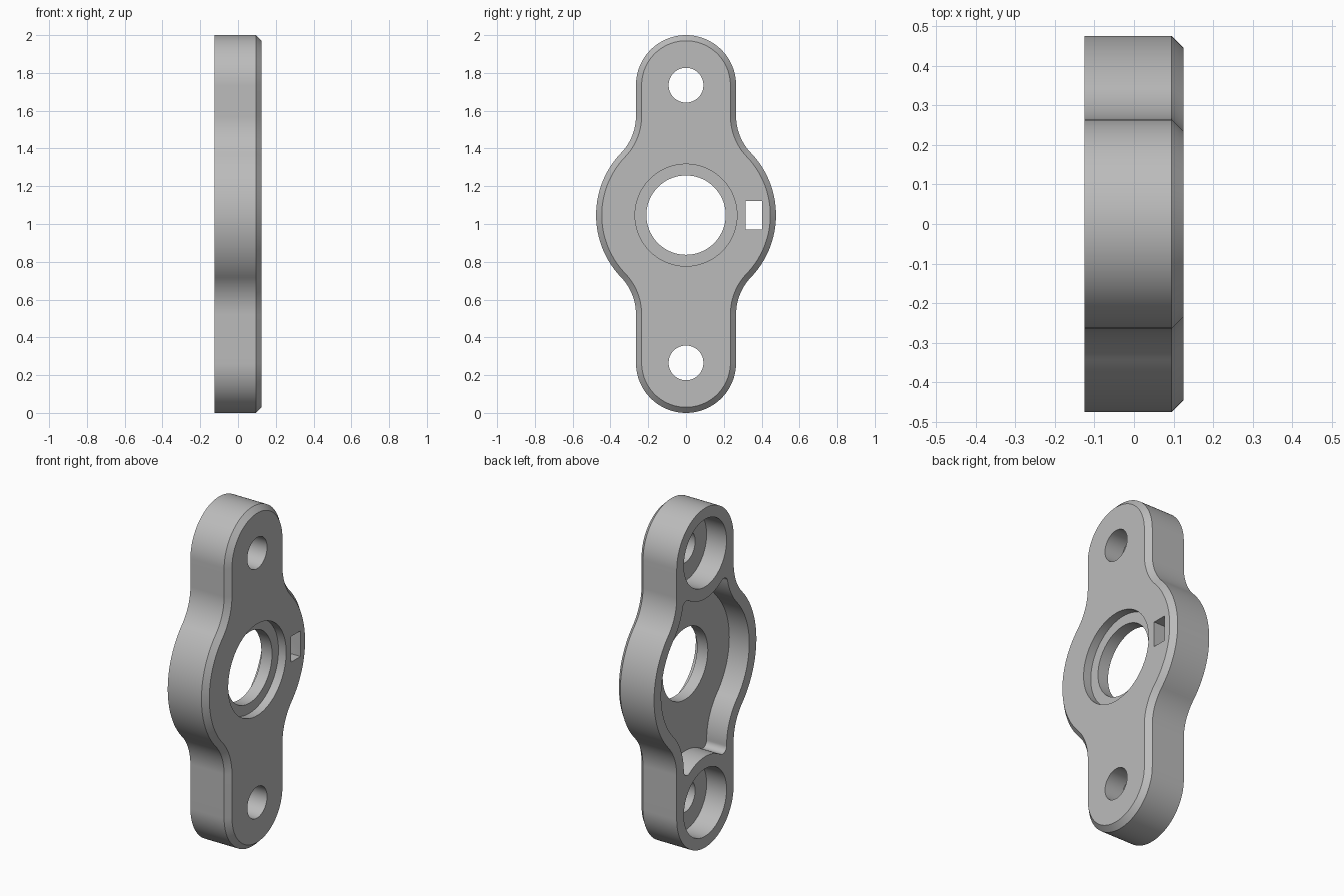
import bpy, bmesh, math
from mathutils import Vector

cube = bpy.data.objects.get("Cube")
if cube:
    bpy.data.objects.remove(cube, do_unlink=True)

# Main dimensions; profiles lie in the (y, z) plane and are extruded along x
HALF = 0.125                 # half thickness
MID = 1.047                  # height of the central bore
END_R, HUB_R = 0.265, 0.476  # lug radius and hub radius
LUGS = (END_R, 2 - END_R)    # heights of the two lugs
RISE = 0.525                 # where the neck blend meets the straight sides
BLEND = (END_R**2 + RISE**2 - HUB_R**2) / (2 * (HUB_R - END_R))
BLEND_Y = END_R + BLEND
TURN = math.atan2(RISE, BLEND_Y)
FLOOR = 0.005                # depth of the pocket floor
WALL = 0.066


def arc(centre, radius, start, end, steps=24):
    return [Vector((centre[0] + radius * math.cos(a), centre[1] + radius * math.sin(a)))
            for a in (start + (end - start) * i / steps for i in range(steps + 1))]


def angle(v):
    return math.atan2(v.y, v.x)


def close_profile(right):
    """Mirror a right half, running bottom to top, into a closed loop."""
    loop = right + [Vector((-p.x, p.y)) for p in reversed(right[1:-1])]
    clean = []
    for p in loop:
        if not clean or (p - clean[-1]).length > 1e-5:
            clean.append(p)
    return clean


def outline(inset):
    """Outer plate outline: two round lugs blended into a round hub."""
    blend = BLEND + inset
    return close_profile(
        arc((0, LUGS[0]), END_R - inset, -math.pi / 2, 0)
        + arc((BLEND_Y, MID - RISE), blend, math.pi, math.pi - TURN)
        + arc((0, MID), HUB_R - inset, -TURN, TURN, 48)
        + arc((BLEND_Y, MID + RISE), blend, math.pi + TURN, math.pi)
        + arc((0, LUGS[1]), END_R - inset, 0, math.pi / 2))


def pocket_quarter(lug_distance, lug_r=0.27, corner_r=0.035):
    """Pocket edge from the hub side up to the scalloped wall round a lug."""
    blend_c, lug = Vector((BLEND_Y, RISE)), Vector((0, lug_distance))
    blend_r = BLEND + WALL
    r1, r2 = blend_r + corner_r, lug_r + corner_r
    d = (blend_c - lug).length
    u = (blend_c - lug) / d
    t = (r2 * r2 - r1 * r1 + d * d) / (2 * d)
    corner = lug + u * t + Vector((u.y, -u.x)) * math.sqrt(r2 * r2 - t * t)
    return (arc((0, 0), HUB_R - WALL, 0, TURN)
            + arc(blend_c, blend_r, math.pi + TURN, angle(corner - blend_c) % math.tau)
            + arc(corner, corner_r, angle(blend_c - corner), angle(lug - corner), 16)
            + arc(lug, lug_r, angle(corner - lug), -math.pi / 2))


def pocket_outline():
    upper = pocket_quarter(LUGS[1] - MID)
    lower = [Vector((p.x, -p.y)) for p in pocket_quarter(MID - LUGS[0])]
    right = lower[::-1] + upper[1:]
    return close_profile([p + Vector((0, MID)) for p in right])


def circle(z, radius):
    return arc((0, z), radius, 0, math.tau, 72)[:-1]


def loft(name, sections):
    """Solid through (x, profile) sections with equal point counts."""
    bm = bmesh.new()
    rings = [[bm.verts.new((x, p.x, p.y)) for p in prof] for x, prof in sections]
    n = len(rings[0])
    for a, b in zip(rings, rings[1:]):
        for i in range(n):
            j = (i + 1) % n
            bm.faces.new((a[i], a[j], b[j], b[i]))
    bm.faces.new(rings[0][::-1])
    bm.faces.new(rings[-1])
    bmesh.ops.recalc_face_normals(bm, faces=bm.faces)
    mesh = bpy.data.meshes.new(name)
    bm.to_mesh(mesh)
    bm.free()
    obj = bpy.data.objects.new(name, mesh)
    bpy.context.collection.objects.link(obj)
    return obj


# Plate with a chamfered edge on the +x face
CHAMFER = 0.03
plate = loft("flange_plate", [(-HALF, outline(0)), (HALF - CHAMFER, outline(0)),
                              (HALF, outline(CHAMFER))])

# Cutters: pocket, bore, bore recess, key slot and counterbored bolt holes
OUT = 0.2
slot = [Vector((y, z)) for y, z in ((0.316, 0.971), (0.403, 0.971),
                                    (0.403, 1.122), (0.316, 1.122))]
cuts = [("pocket", pocket_outline(), -OUT, FLOOR),
        ("bore", circle(MID, 0.21), -OUT, OUT),
        ("bore_recess", circle(MID, 0.27), HALF - 0.05, OUT),
        ("key_slot", slot, -OUT, OUT)]
for z in LUGS:
    cuts += [("counterbore", circle(z, 0.199), -OUT, FLOOR),
             ("bolt_hole", circle(z, 0.092), -OUT, OUT)]

bpy.ops.object.select_all(action='DESELECT')
bpy.context.view_layer.objects.active = plate
plate.select_set(True)
for name, profile, x0, x1 in cuts:
    cutter = loft(name + "_cutter", [(x0, profile), (x1, profile)])
    cutter.hide_render = True
    mod = plate.modifiers.new(name, 'BOOLEAN')
    mod.operation = 'DIFFERENCE'
    mod.solver = 'EXACT'
    mod.object = cutter
    bpy.ops.object.modifier_apply(modifier=mod.name)
    bpy.data.objects.remove(cutter, do_unlink=True)

# Single grey finish
grey = bpy.data.materials.new("plain_grey")
grey.use_nodes = True
colour = (0.5, 0.5, 0.5, 1)
grey.diffuse_color = colour
grey.node_tree.nodes["Principled BSDF"].inputs["Base Color"].default_value = colour
plate.data.materials.clear()
plate.data.materials.append(grey)
bpy.ops.object.shade_smooth_by_angle(angle=math.radians(30))
